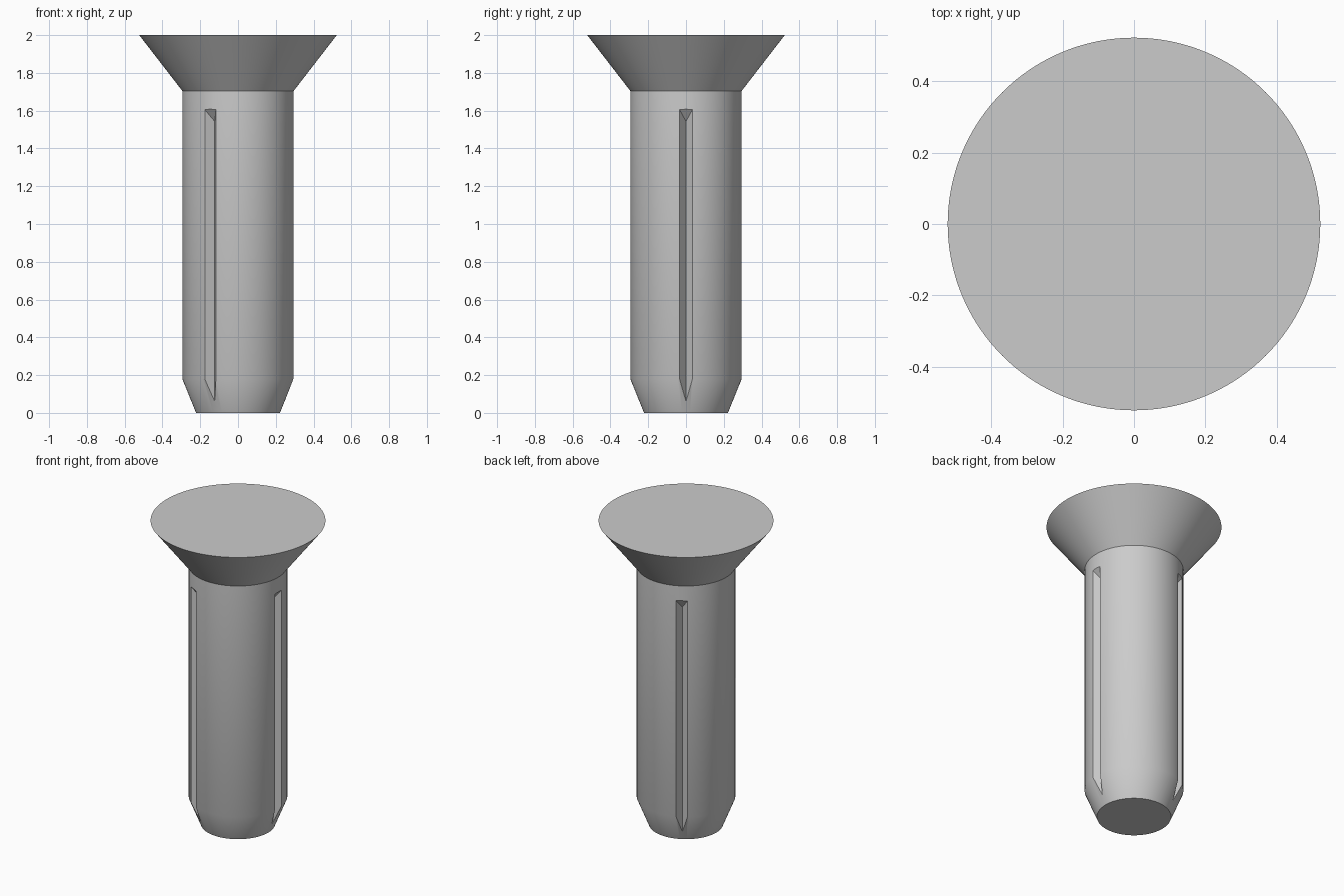
import bpy, bmesh
from math import sin, cos, tau

if "Cube" in bpy.data.objects:
    bpy.data.objects.remove(bpy.data.objects["Cube"])

SEGMENTS = 128


def make_object(name, bm):
    bmesh.ops.recalc_face_normals(bm, faces=bm.faces)
    mesh = bpy.data.meshes.new(name)
    bm.to_mesh(mesh)
    bm.free()
    obj = bpy.data.objects.new(name, mesh)
    bpy.context.collection.objects.link(obj)
    return obj


def lathe(name, profile):
    bm = bmesh.new()
    rings = [[bm.verts.new((r * cos(tau * i / SEGMENTS), r * sin(tau * i / SEGMENTS), z))
              for i in range(SEGMENTS)] for r, z in profile]
    for low, high in zip(rings, rings[1:]):
        for i in range(SEGMENTS):
            j = (i + 1) % SEGMENTS
            bm.faces.new((low[i], low[j], high[j], high[i]))
    bm.faces.new(rings[0])
    bm.faces.new(rings[-1])
    return make_object(name, bm)


def groove_cutter(name, angle):
    # V-shaped prism with a sloped upper end
    bm = bmesh.new()
    section = [(0.247, 0, 1.543), (0.35, -0.076, 1.682), (0.35, 0.076, 1.682)]
    low = [bm.verts.new((x, y, -0.1)) for x, y, z in section]
    high = [bm.verts.new(p) for p in section]
    bm.faces.new(low)
    bm.faces.new(high)
    for i in range(3):
        j = (i + 1) % 3
        bm.faces.new((low[i], low[j], high[j], high[i]))
    obj = make_object(name, bm)
    obj.rotation_euler.z = angle
    obj.hide_render = True
    return obj


# Countersunk head, straight shank and tapered tip in one turned body
pin = lathe("grooved_pin", [(0.222, 0), (0.295, 0.18), (0.295, 1.705), (0.523, 2)])
bpy.context.view_layer.objects.active = pin
pin.select_set(True)

# Three lengthwise grooves
for k in range(3):
    cutter = groove_cutter(f"groove_cutter_{k + 1}", tau * k / 3)
    bpy.context.view_layer.update()
    mod = pin.modifiers.new("groove", 'BOOLEAN')
    mod.operation = 'DIFFERENCE'
    mod.solver = 'EXACT'
    mod.object = cutter
    bpy.ops.object.modifier_apply(modifier=mod.name)
    bpy.data.objects.remove(cutter)

bpy.ops.object.shade_smooth_by_angle(angle=tau / 12)
